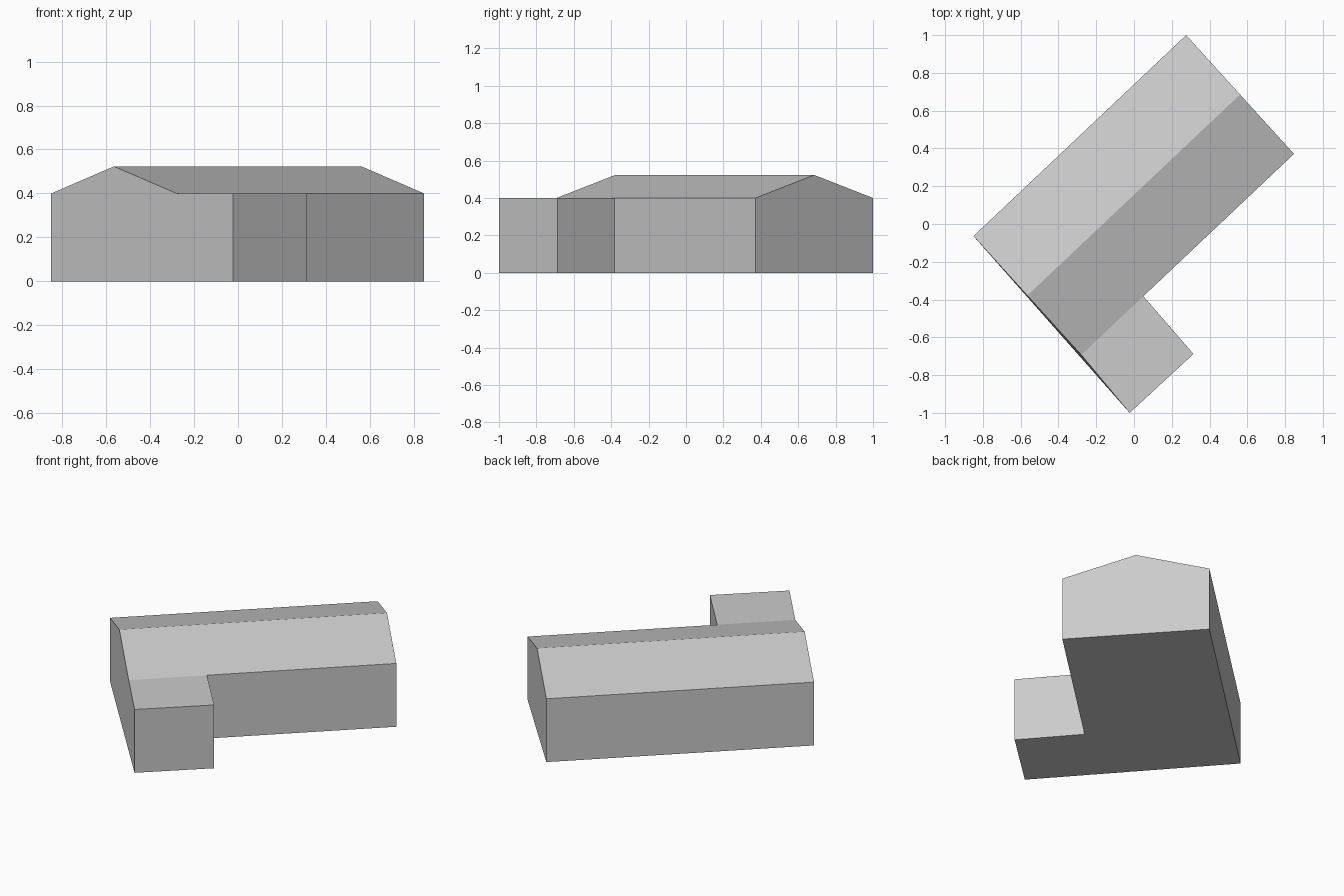
import bpy
import bmesh
from mathutils import Vector

cube = bpy.data.objects.get("Cube")
if cube:
    bpy.data.objects.remove(cube, do_unlink=True)

EAVE, RIDGE = 0.40, 0.523

grey = bpy.data.materials.new("plain_grey")
grey.use_nodes = True
colour = (0.6, 0.6, 0.6, 1.0)
grey.diffuse_color = colour
grey.node_tree.nodes["Principled BSDF"].inputs["Base Color"].default_value = colour

# Plan: long hall with a short wing flush with one gable end
back_near = Vector((-0.85, -0.064))
run = Vector((1.126, 1.064))        # along the hall
span = Vector((0.571, -0.629))      # across the hall
back_far = back_near + run
front_near = back_near + span
front_far = back_far + span
ridge_near = back_near + span / 2
ridge_far = back_far + span / 2
inner_corner = front_near + run * 0.292
wing_near = Vector((-0.023, -1.0))
wing_far = Vector((0.315, -0.688))


def at(points, z):
    return [(p.x, p.y, z) for p in points]


def build(name, polygons):
    bm = bmesh.new()
    for polygon in polygons:
        bm.faces.new([bm.verts.new(co) for co in polygon])
    bmesh.ops.remove_doubles(bm, verts=bm.verts, dist=0.0005)
    mesh = bpy.data.meshes.new(name)
    bm.to_mesh(mesh)
    bm.free()
    mesh.materials.append(grey)
    obj = bpy.data.objects.new(name, mesh)
    bpy.context.collection.objects.link(obj)


# Walls around the plan, counter-clockwise, with pointed gable ends
outline = [back_near, wing_near, wing_far, inner_corner, front_far, back_far]
gables = {0: [front_near, ridge_near], 4: [ridge_far]}
walls = []
for i, start in enumerate(outline):
    end = outline[(i + 1) % len(outline)]
    wall = at([start, end], 0) + at([end], EAVE)
    for p in gables.get(i, []):
        wall += at([p], RIDGE if p in (ridge_near, ridge_far) else EAVE)
    walls.append(wall + at([start], EAVE))
build("walls", walls)
build("floor", [at(reversed(outline), 0)])

# Two roof slopes over the hall
build("hall_roof", [
    at([front_near, inner_corner, front_far], EAVE) + at([ridge_far, ridge_near], RIDGE),
    at([ridge_near, ridge_far], RIDGE) + at([back_far, back_near], EAVE),
])

# Flat roof over the wing
build("wing_roof", [at([front_near, wing_near, wing_far, inner_corner], EAVE)])
